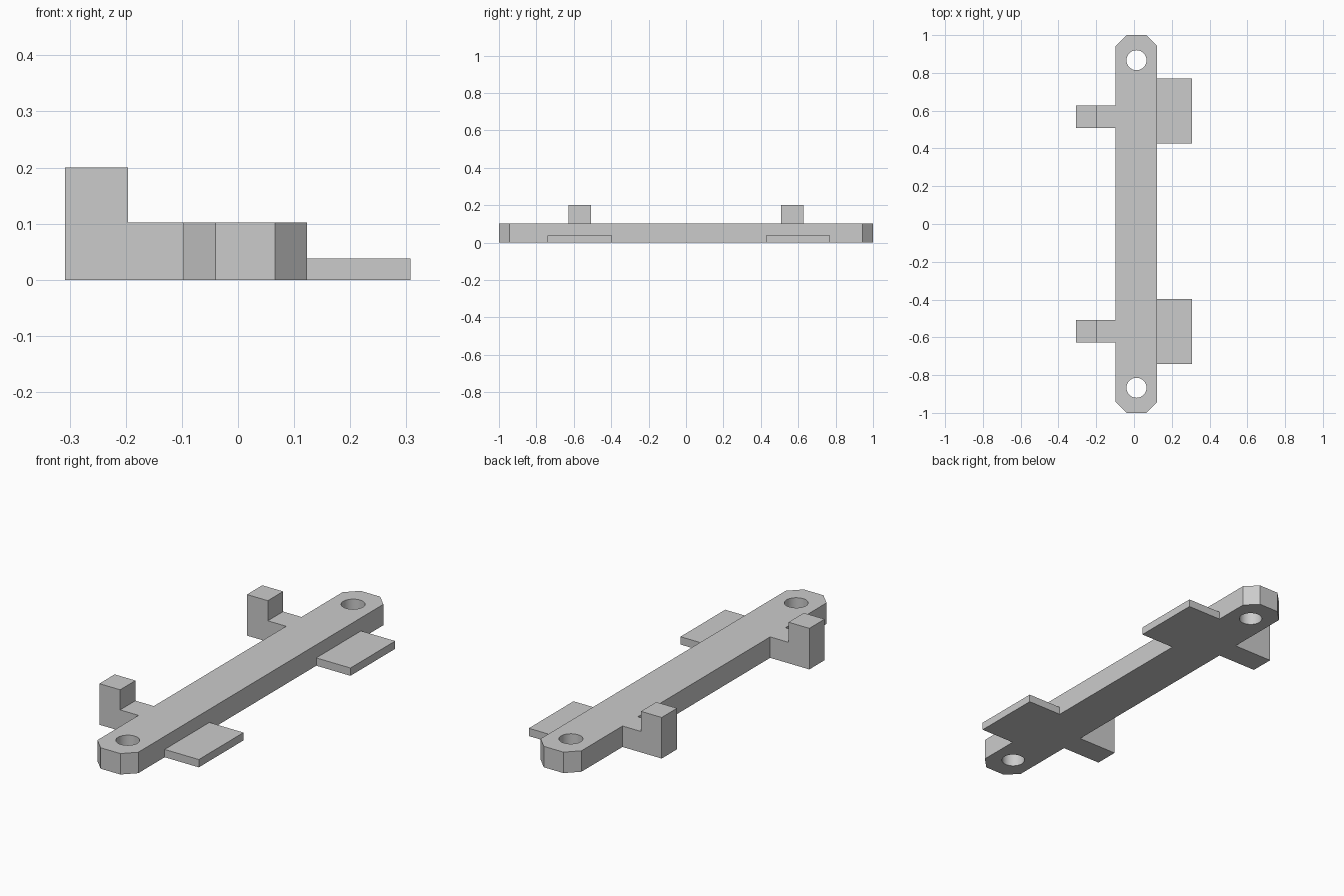
import bpy, bmesh, math
from mathutils import Matrix, Vector

cube = bpy.data.objects.get("Cube")
if cube:
    bpy.data.objects.remove(cube, do_unlink=True)

# One plain grey for everything
grey = bpy.data.materials.new("plain grey")
grey.use_nodes = True
grey.diffuse_color = (0.6, 0.6, 0.6, 1)
grey.node_tree.nodes["Principled BSDF"].inputs["Base Color"].default_value = (0.6, 0.6, 0.6, 1)


def make_object(name, bm):
    bmesh.ops.recalc_face_normals(bm, faces=bm.faces)
    mesh = bpy.data.meshes.new(name)
    bm.to_mesh(mesh)
    bm.free()
    mesh.materials.append(grey)
    obj = bpy.data.objects.new(name, mesh)
    bpy.context.collection.objects.link(obj)
    return obj


def prism(name, points, direction):
    """Extrude a flat outline into a closed solid."""
    bm = bmesh.new()
    face = bm.faces.new([bm.verts.new(p) for p in points])
    grown = bmesh.ops.extrude_face_region(bm, geom=[face], use_keep_orig=True)
    verts = [v for v in grown["geom"] if isinstance(v, bmesh.types.BMVert)]
    bmesh.ops.translate(bm, verts=verts, vec=Vector(direction))
    return make_object(name, bm)


LEFT, RIGHT, HEIGHT = -0.097, 0.123, 0.102
CHAMFER = 0.057
MIDDLE = (LEFT + RIGHT) / 2

# Long bar with clipped corners
inner_l, inner_r, shoulder = LEFT + CHAMFER, RIGHT - CHAMFER, 1 - CHAMFER
outline = [(inner_l, -1), (inner_r, -1), (RIGHT, -shoulder), (RIGHT, shoulder),
           (inner_r, 1), (inner_l, 1), (LEFT, shoulder), (LEFT, -shoulder)]
bar = prism("long_bar", [(x, y, 0) for x, y in outline], (0, 0, HEIGHT))

# Screw holes near both ends
bm = bmesh.new()
for y in (-0.867, 0.867):
    bmesh.ops.create_cone(bm, cap_ends=True, segments=32, radius1=0.053, radius2=0.053,
                          depth=0.4, matrix=Matrix.Translation((MIDDLE, y, HEIGHT / 2)))
cutter = make_object("hole_cutter", bm)
cutter.hide_render = True
cut = bar.modifiers.new("screw holes", "BOOLEAN")
cut.operation = "DIFFERENCE"
cut.solver = "EXACT"
cut.object = cutter
bpy.context.view_layer.objects.active = bar
bar.select_set(True)
bpy.ops.object.modifier_apply(modifier=cut.name)
bpy.data.objects.remove(cutter, do_unlink=True)
bpy.ops.object.shade_smooth_by_angle(angle=math.radians(30))

# Stepped side arms with an upright post at the outer end
step = [(LEFT, 0), (LEFT, HEIGHT), (-0.196, HEIGHT), (-0.196, 0.2), (-0.308, 0.2), (-0.308, 0)]
for place, y in (("front", -0.627), ("back", 0.509)):
    prism(place + "_post_arm", [(x, y, z) for x, z in step], (0, 0.118, 0))

# Thin side tabs
for place, y in (("front", -0.74), ("back", 0.427)):
    base = [(RIGHT, y, 0), (0.307, y, 0), (0.307, y + 0.344, 0), (RIGHT, y + 0.344, 0)]
    prism(place + "_tab", base, (0, 0, 0.038))
